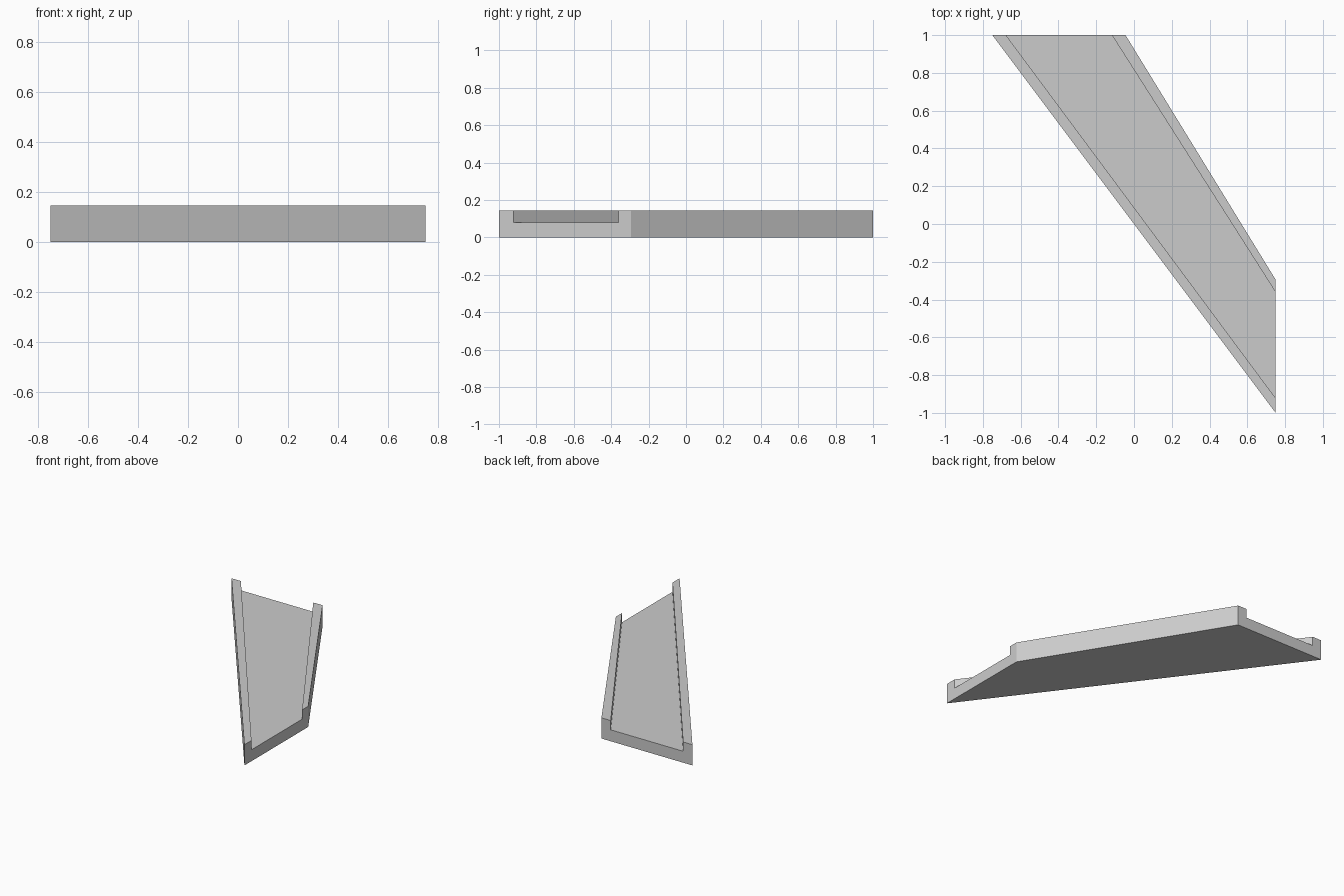
import bpy, bmesh

if "Cube" in bpy.data.objects:
    bpy.data.objects.remove(bpy.data.objects["Cube"])

TOP, FLOOR = 0.145, 0.08

# Channel stations across each end: outer, inner, inner, outer
back_x = (-0.75, -0.678, -0.117, -0.045)    # end cut along y = 1
right_y = (-1.0, -0.922, -0.362, -0.295)    # end cut along x = 0.75


def u_section(s):
    """U-shaped outline as (position, height) pairs."""
    return [(s[0], 0), (s[3], 0), (s[3], TOP), (s[2], TOP),
            (s[2], FLOOR), (s[1], FLOOR), (s[1], TOP), (s[0], TOP)]


# Diagonal trough: U section swept between the two mitred ends
bm = bmesh.new()
back = [bm.verts.new((p, 1.0, z)) for p, z in u_section(back_x)]
right = [bm.verts.new((0.75, p, z)) for p, z in u_section(right_y)]
n = len(back)
for i in range(n):
    j = (i + 1) % n
    bm.faces.new((back[i], back[j], right[j], right[i]))
bm.faces.new(back)
bm.faces.new(right)
bmesh.ops.recalc_face_normals(bm, faces=bm.faces)

mesh = bpy.data.meshes.new("diagonal_channel")
bm.to_mesh(mesh)
bm.free()
bpy.context.collection.objects.link(bpy.data.objects.new("diagonal_channel", mesh))
